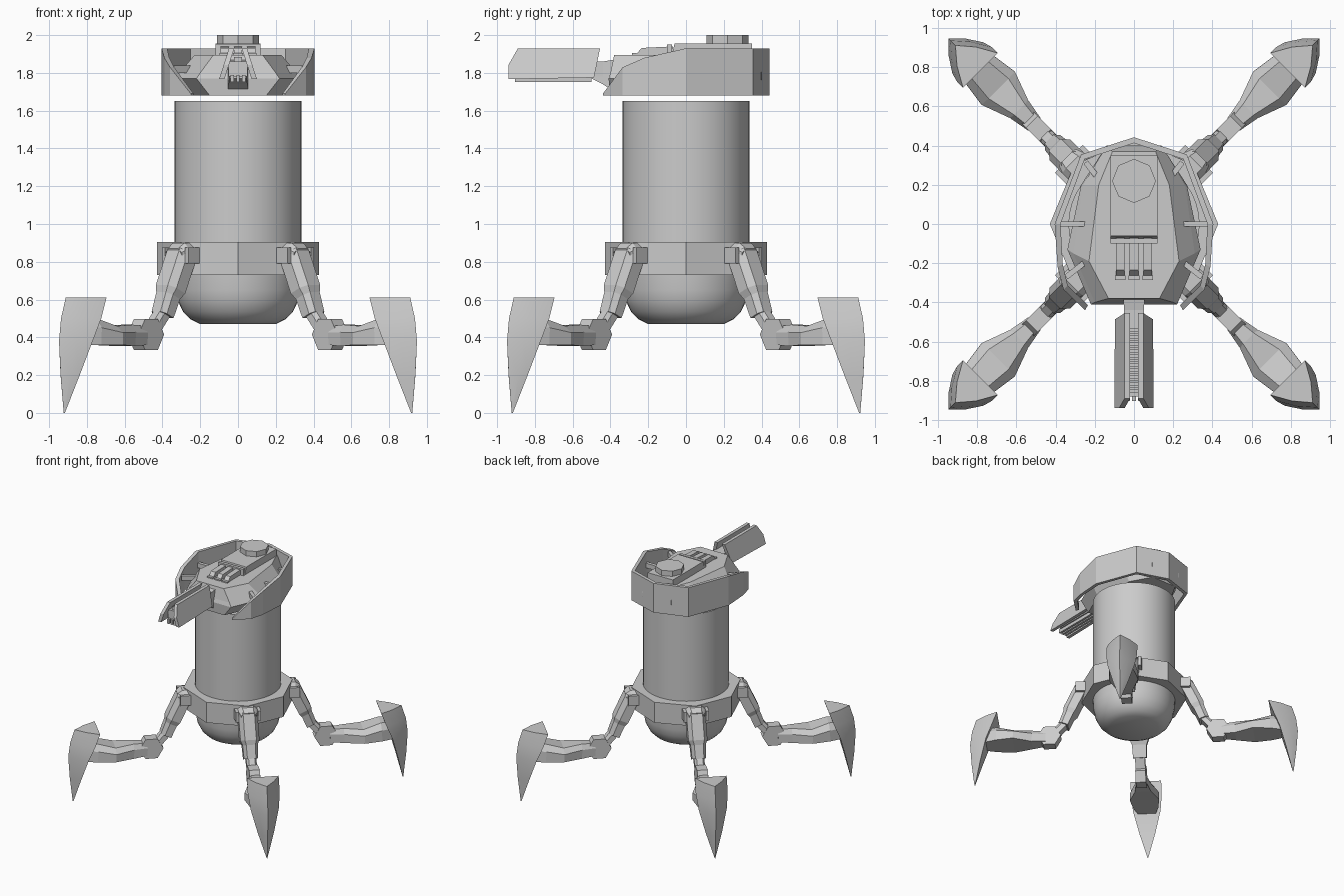
import bpy, bmesh, math
from mathutils import Matrix, Vector

if "Cube" in bpy.data.objects:
    bpy.data.objects.remove(bpy.data.objects["Cube"])

grey = bpy.data.materials.new("armour grey")
grey.diffuse_color = (0.6, 0.6, 0.6, 1)
grey.use_nodes = True
grey.node_tree.nodes["Principled BSDF"].inputs["Base Color"].default_value = grey.diffuse_color


def finish(name, bm, mat=Matrix(), smooth=None):
    bmesh.ops.transform(bm, matrix=mat, verts=bm.verts)
    bmesh.ops.recalc_face_normals(bm, faces=bm.faces)
    me = bpy.data.meshes.new(name)
    bm.to_mesh(me)
    bm.free()
    me.materials.append(grey)
    ob = bpy.data.objects.new(name, me)
    bpy.context.collection.objects.link(ob)
    if smooth:
        bpy.ops.object.select_all(action='DESELECT')
        ob.select_set(True)
        bpy.context.view_layer.objects.active = ob
        bpy.ops.object.shade_smooth_by_angle(angle=math.radians(smooth))
    return ob


def loft(name, rings, mat=Matrix(), smooth=None):
    """Skin equal-length closed rings and cap both ends."""
    bm = bmesh.new()
    vs = [[bm.verts.new(p) for p in ring] for ring in rings]
    n = len(rings[0])
    for a, b in zip(vs, vs[1:]):
        for i in range(n):
            j = (i + 1) % n
            bm.faces.new((a[i], a[j], b[j], b[i]))
    bm.faces.new(vs[0])
    bm.faces.new(vs[-1])
    return finish(name, bm, mat, smooth)


def lathe(name, profile, n, centre=(0, 0), smooth=None):
    rings = [[(centre[0] + r * math.cos(2 * math.pi * i / n),
               centre[1] + r * math.sin(2 * math.pi * i / n), z) for i in range(n)]
             for r, z in profile]
    return loft(name, rings, smooth=smooth)


def box(name, x, y, z, mat=Matrix()):
    ring = lambda h: [(x[0], y[0], h), (x[1], y[0], h), (x[1], y[1], h), (x[0], y[1], h)]
    return loft(name, [ring(z[0]), ring(z[1])], mat)


def link(name, stations, mat):
    """Limb segment: stations are (r, z, half width, half depth), chamfered outside."""
    a, b = stations[0], stations[-1]
    d = Vector((b[0] - a[0], 0, b[1] - a[1])).normalized()
    up = Vector((-d.z, 0, d.x))
    rings = []
    for r, z, w, h in stations:
        sec = [(-w, -h), (w, -h), (w, .3 * h), (.6 * w, h), (-.6 * w, h), (-w, .3 * h)]
        rings.append([Vector((r, t, z)) + up * s for t, s in sec])
    return loft(name, rings, mat)


# Body drum, rounded belly and octagonal collar
lathe("body_drum", [(.335, .85), (.335, 1.65)], 40, smooth=30)
lathe("belly", [(.2, .47), (.25, .495), (.29, .535), (.317, .59), (.33, .65), (.335, .75)],
      40, smooth=35)
lathe("collar", [(.43, .73), (.43, .905)], 8)

# Four legs, modelled along +x and turned onto the diagonals
for k in range(4):
    M = Matrix.Rotation(math.radians(45 + 90 * k), 4, 'Z')
    # hip bracket with a hinge block
    link("hip_bracket", [(.37, .86, .075, .04), (.44, .86, .075, .04), (.48, .84, .06, .03)], M)
    for s in (-1, 1):
        box("hip_cheek", (.38, .47), sorted((s * .075, s * .1)), (.79, .875), M)
    # thigh with narrower lower end
    link("thigh", [(.41, .875, .05, .03), (.43, .85, .075, .055), (.52, .655, .075, .055),
                   (.535, .62, .06, .045), (.575, .52, .055, .042)], M)
    link("knee_neck", [(.565, .54, .04, .032), (.67, .42, .04, .032)], M)
    # hexagonal knee
    loft("knee", [[(.69 + .095 * math.cos(i * math.pi / 3), t,
                    .415 + .095 * math.sin(i * math.pi / 3)) for i in range(6)]
                  for t in (-.042, .042)], M)
    # shin flaring towards the foot
    link("shin", [(.72, .41, .045, .05), (.83, .41, .065, .057), (.98, .41, .12, .05),
                  (1.12, .43, .1, .07), (1.24, .43, .06, .07)], M)
    # spike foot: bulged triangular section tapering to the ground
    rings = []
    for z, ridge, wing, t in ((.61, 1.29, 1.11, .125), (.5, 1.325, 1.15, .126),
                              (.38, 1.34, 1.2, .112), (.2, 1.328, 1.25, .065),
                              (0, 1.305, 1.299, .003)):
        mid = wing + (ridge - wing) * .55
        rings.append([(ridge, 0, z), (mid, .55 * t, z), (wing, t, z),
                      (wing, -t, z), (mid, -.55 * t, z)])
    loft("spike_foot", rings, M, smooth=25)

# Turret hull: symmetric outlines at four heights
def hull(half, z):
    pts = [(x, y, z) for x, y in half]
    return pts + [(-x, y, z) for x, y in reversed(half)]

loft("turret_hull", [
    hull([(.15, -.40), (.26, -.15), (.22, .2), (.12, .38)], 1.68),
    hull([(.22, -.41), (.34, -.13), (.27, .2), (.14, .40)], 1.77),
    hull([(.20, -.40), (.31, -.15), (.26, .2), (.14, .40)], 1.80),
    hull([(.13, -.38), (.23, -.19), (.18, .2), (.11, .37)], 1.895)])

# Wrap-round armour shell, open in front, its top edge sweeping down
half = [(.25, -.44, 1.69), (.36, -.335, 1.83), (.39, -.22, 1.88), (.405, 0, 1.93),
        (.27, .355, 1.93)]
path = half + [(0, .443, 1.93)] + [(-x, y, z) for x, y, z in reversed(half)]
rings = []
for x, y, top in path:
    k = 1 - .03 / math.hypot(x, y)
    rings.append([(x, y, 1.68), (x, y, top), (x * k, y * k, top), (x * k, y * k, 1.68)])
loft("armour_shell", rings)

# Struts between hull and shell
for s in (-1, 1):
    for ang, y0, r0, r1 in ((0, 0, .22, .39), (-38, 0, .28, .44), (52, 0, .25, .4)):
        a = math.radians(ang)
        R = Matrix.Rotation(a if s > 0 else math.pi - a, 4, 'Z')
        box("shell_strut", (r0, r1), (-.014, .014), (1.80, 1.84), R)

# Roof plate, hatch and three-bar grille
loft("roof_plate", [
    [(-.12, -.08, 1.88), (.12, -.08, 1.88), (.12, .35, 1.88), (-.12, .35, 1.88)],
    [(-.12, -.06, 1.955), (.12, -.06, 1.955), (.12, .35, 1.955), (-.12, .35, 1.955)]])
lathe("hatch", [(.112, 1.94), (.112, 2.0)], 8, (0, .22))
for x in (-.07, 0, .07):
    loft("grille_bar", [[(x + s, -.28, 1.88), (x + s, -.235, 1.932),
                         (x + s, -.07, 1.94), (x + s, -.07, 1.88)] for s in (-.022, .022)])
    box("grille_foot", (x - .027, x + .027), (-.285, -.262), (1.88, 1.905))
box("grille_rail", (-.12, .12), (-.1, -.075), (1.88, 1.95))

# Gun: mount, core, rungs, small barrels and two leaning side plates
loft("gun_mount", [
    [(-.055, -.38, 1.70), (.055, -.38, 1.70), (.055, -.38, 1.87), (-.055, -.38, 1.87)],
    [(-.05, -.44, 1.74), (.05, -.44, 1.74), (.05, -.44, 1.86), (-.05, -.44, 1.86)],
    [(-.045, -.5, 1.77), (.045, -.5, 1.77), (.045, -.5, 1.85), (-.045, -.5, 1.85)]])
box("gun_core", (-.05, .05), (-.88, -.42), (1.78, 1.86))
for i in range(14):
    y = -.86 + i * .024
    box("gun_rung", (-.022, .022), (y, y + .014), (1.85, 1.885))
for x in (-.03, 0, .03):
    box("gun_barrel", (x - .009, x + .009), (-.905, -.5), (1.752, 1.79))
side = [(-.94, 1.767), (-.94, 1.842), (-.89, 1.93), (-.455, 1.93), (-.487, 1.775)]
for s in (-1, 1):
    lean = lambda z: .1 - (z - 1.767) * .32
    loft("gun_side_plate", [[(s * (lean(z) - d), y, z) for y, z in side] for d in (0, .028)])
